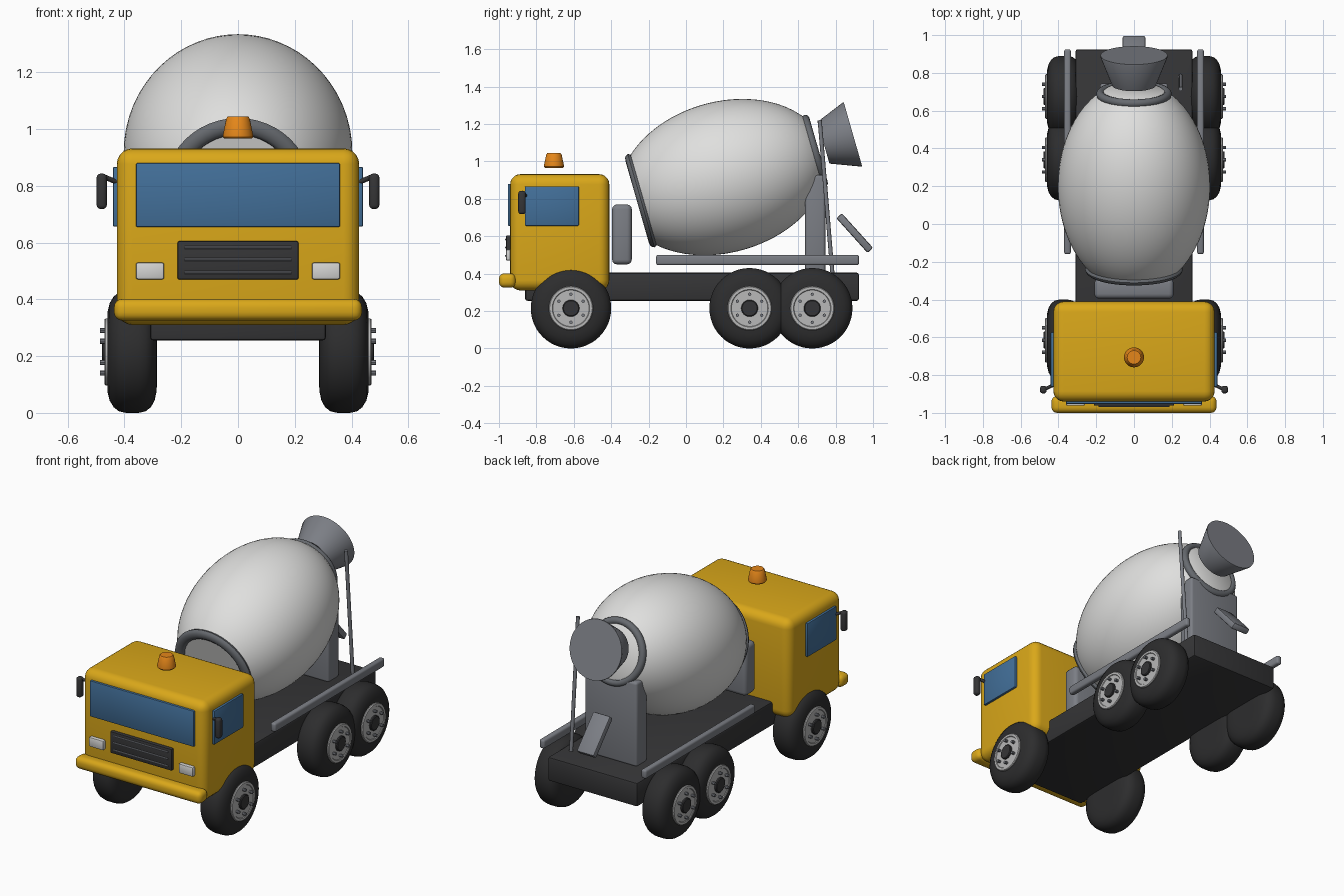
import bpy, bmesh, math
from mathutils import Matrix, Vector

if "Cube" in bpy.data.objects:
    bpy.data.objects.remove(bpy.data.objects["Cube"])


def material(name, rgb):
    m = bpy.data.materials.new(name)
    m.diffuse_color = (*rgb, 1)
    m.use_nodes = True
    m.node_tree.nodes["Principled BSDF"].inputs["Base Color"].default_value = m.diffuse_color
    return m


YELLOW = material("cab yellow", (0.70, 0.39, 0.010))
BLUE = material("window blue", (0.055, 0.16, 0.32))
RUBBER = material("tyre black", (0.026, 0.026, 0.027))
DARK = material("chassis charcoal", (0.036, 0.036, 0.038))
WHITE = material("drum white", (0.74, 0.74, 0.73))
STEEL = material("steel grey", (0.20, 0.21, 0.235))
RING = material("ring grey", (0.135, 0.145, 0.16))
RIM = material("rim silver", (0.48, 0.48, 0.48))
LAMP = material("lamp white", (0.66, 0.66, 0.65))
ORANGE = material("beacon orange", (0.78, 0.24, 0.010))


def finish(name, bm, mat, matrix=Matrix()):
    bmesh.ops.recalc_face_normals(bm, faces=bm.faces)
    me = bpy.data.meshes.new(name)
    bm.to_mesh(me)
    bm.free()
    me.materials.append(mat)
    ob = bpy.data.objects.new(name, me)
    bpy.context.collection.objects.link(ob)
    ob.matrix_world = matrix
    bpy.ops.object.select_all(action='DESELECT')
    ob.select_set(True)
    bpy.context.view_layer.objects.active = ob
    bpy.ops.object.shade_smooth_by_angle(angle=math.radians(35))
    return ob


def box(name, x, y, z, mat, bevel=0.0, segs=3, matrix=Matrix()):
    """Box given by its (min, max) range on each axis."""
    bm = bmesh.new()
    bmesh.ops.create_cube(bm, size=1)
    for v in bm.verts:
        v.co = Vector([(a + b) / 2 + c * (b - a) for (a, b), c in zip((x, y, z), v.co)])
    if bevel:
        bmesh.ops.bevel(bm, geom=bm.edges[:], offset=bevel, segments=segs,
                        profile=0.5, affect='EDGES')
    return finish(name, bm, mat, matrix)


def lathe(name, profile, mat, matrix=Matrix(), n=48, closed=False):
    """Spin (radius, height) points round local z; ends are capped unless closed."""
    bm = bmesh.new()
    rows = [[bm.verts.new((r * math.cos(2 * math.pi * i / n),
                           r * math.sin(2 * math.pi * i / n), h)) for i in range(n)]
            for r, h in profile]
    pairs = list(zip(rows, rows[1:])) + ([(rows[-1], rows[0])] if closed else [])
    for a, b in pairs:
        for i in range(n):
            j = (i + 1) % n
            bm.faces.new((a[i], a[j], b[j], b[i]))
    if not closed:
        bm.faces.new(rows[0])
        bm.faces.new(rows[-1])
    return finish(name, bm, mat, matrix)


def rod(name, a, b, r, mat, n=12):
    a, b = Vector(a), Vector(b)
    m = Matrix.Translation(a) @ (b - a).to_track_quat('Z', 'Y').to_matrix().to_4x4()
    return lathe(name, [(r, 0), (r, (b - a).length)], mat, m, n)


# Chassis and side rails
box("chassis", (-0.31, 0.31), (-0.86, 0.925), (0.255, 0.405), DARK, 0.012, 2)
for s in (-1, 1):
    box("side_rail", (s * 0.352 - 0.018, s * 0.352 + 0.018), (-0.16, 0.925),
        (0.445, 0.50), STEEL, 0.012)

# Cab, bumper and beacon
box("cab", (-0.427, 0.427), (-0.94, -0.41), (0.31, 0.932), YELLOW, 0.055, 5)
box("bumper", (-0.437, 0.437), (-1.0, -0.91), (0.325, 0.402), YELLOW, 0.03, 4)
lathe("beacon", [(0.048, 0.966), (0.053, 0.972), (0.053, 0.980), (0.041, 1.038), (0.036, 1.044)],
      ORANGE, Matrix.Translation((0, -0.706, 0)), 32)

# Windows, grille and headlights
box("windshield", (-0.36, 0.36), (-0.953, -0.93), (0.655, 0.88), BLUE, 0.006, 2)
box("grille", (-0.213, 0.213), (-0.962, -0.93), (0.47, 0.605), DARK, 0.006, 2)
for z in (0.495, 0.54, 0.583):
    rod("grille_bar", (-0.188, -0.963, z), (0.188, -0.963, z), 0.005, STEEL, 8)
for s in (-1, 1):
    box("headlight", (s * 0.31 - 0.05, s * 0.31 + 0.05), (-0.962, -0.93), (0.47, 0.53),
        LAMP, 0.008, 2)
    box("side_window", (s * 0.43 - 0.011, s * 0.43 + 0.011), (-0.862, -0.573),
        (0.656, 0.867), BLUE, 0.006, 2)
    # Mirrors on short arms
    box("mirror", (s * 0.48 - 0.018, s * 0.48 + 0.018), (-0.897, -0.857), (0.718, 0.843),
        DARK, 0.014)
    rod("mirror_arm", (s * 0.42, -0.85, 0.81), (s * 0.48, -0.877, 0.835), 0.009, DARK)

# Wheels: tyre, dished rim, hub and six bolts
TYRE = [(0.10, 0.285), (0.14, 0.287), (0.172, 0.294), (0.195, 0.307), (0.209, 0.325),
        (0.215, 0.35), (0.215, 0.395), (0.209, 0.42), (0.195, 0.438), (0.172, 0.452),
        (0.14, 0.46), (0.10, 0.461)]
RIM_PROFILE = [(0.118, 0.44), (0.118, 0.466), (0.114, 0.471), (0.100, 0.471), (0.097, 0.467),
               (0.06, 0.467)]
for s in (-1, 1):
    for y in (-0.615, 0.34, 0.675):
        m = Matrix.Translation((0, y, 0.215)) @ Matrix.Rotation(s * math.pi / 2, 4, 'Y')
        lathe("tyre", TYRE, RUBBER, m)
        lathe("rim", RIM_PROFILE, RIM, m)
        lathe("hub", [(0.045, 0.45), (0.045, 0.476), (0.04, 0.48)], DARK, m, 24)
        for k in range(6):
            a = math.pi * k / 3
            off = Matrix.Translation((0.075 * math.cos(a), 0.075 * math.sin(a), 0))
            lathe("bolt", [(0.009, 0.455), (0.009, 0.487)], STEEL, m @ off, 8)

# Mixing drum, tilted up to the rear, as a cut ellipsoid
TILT = math.radians(16)
AXIS = Matrix.Translation((0, -0.24, 0.79)) @ Matrix.Rotation(TILT - math.pi / 2, 4, 'X')
profile = []
for i in range(29):
    t = 0.985 * i / 28
    profile.append((0.403 * math.sqrt(1 - ((t - 0.458) / 0.569) ** 2), t))
lathe("drum", profile, WHITE, AXIS, 64)


def drum_ring(name, major, radial, axial, t):
    pts = [(major + radial * math.cos(a), t + axial * math.sin(a))
           for a in (2 * math.pi * k / 12 for k in range(12))]
    lathe(name, pts, RING, AXIS, 48, True)


drum_ring("front_ring", 0.228, 0.031, 0.022, 0.0)
drum_ring("rear_ring", 0.178, 0.022, 0.022, 0.965)

# Loading hopper
FUNNEL = Matrix.Translation((0, 0.735, 1.10)) @ Matrix.Rotation(TILT - math.pi / 2, 4, 'X')
lathe("hopper", [(0.116, 0), (0.178, 0.158), (0.177, 0.164)], STEEL, FUNNEL)

# Drum supports
box("front_support", (-0.21, 0.21), (-0.395, -0.29), (0.45, 0.77), STEEL, 0.025)
box("rear_support", (-0.18, 0.18), (0.637, 0.745), (0.40, 0.927), STEEL, 0.015)

# Discharge chute and ladder pole
CHUTE = Matrix.Translation((0, 0.902, 0.617)) @ Matrix.Rotation(math.radians(-48), 4, 'X')
box("chute", (-0.06, 0.06), (-0.125, 0.125), (-0.02, 0.02), STEEL, 0.01, 2, CHUTE)
rod("ladder_pole", (0.247, 0.783, 0.40), (0.247, 0.715, 1.22), 0.011, STEEL)
